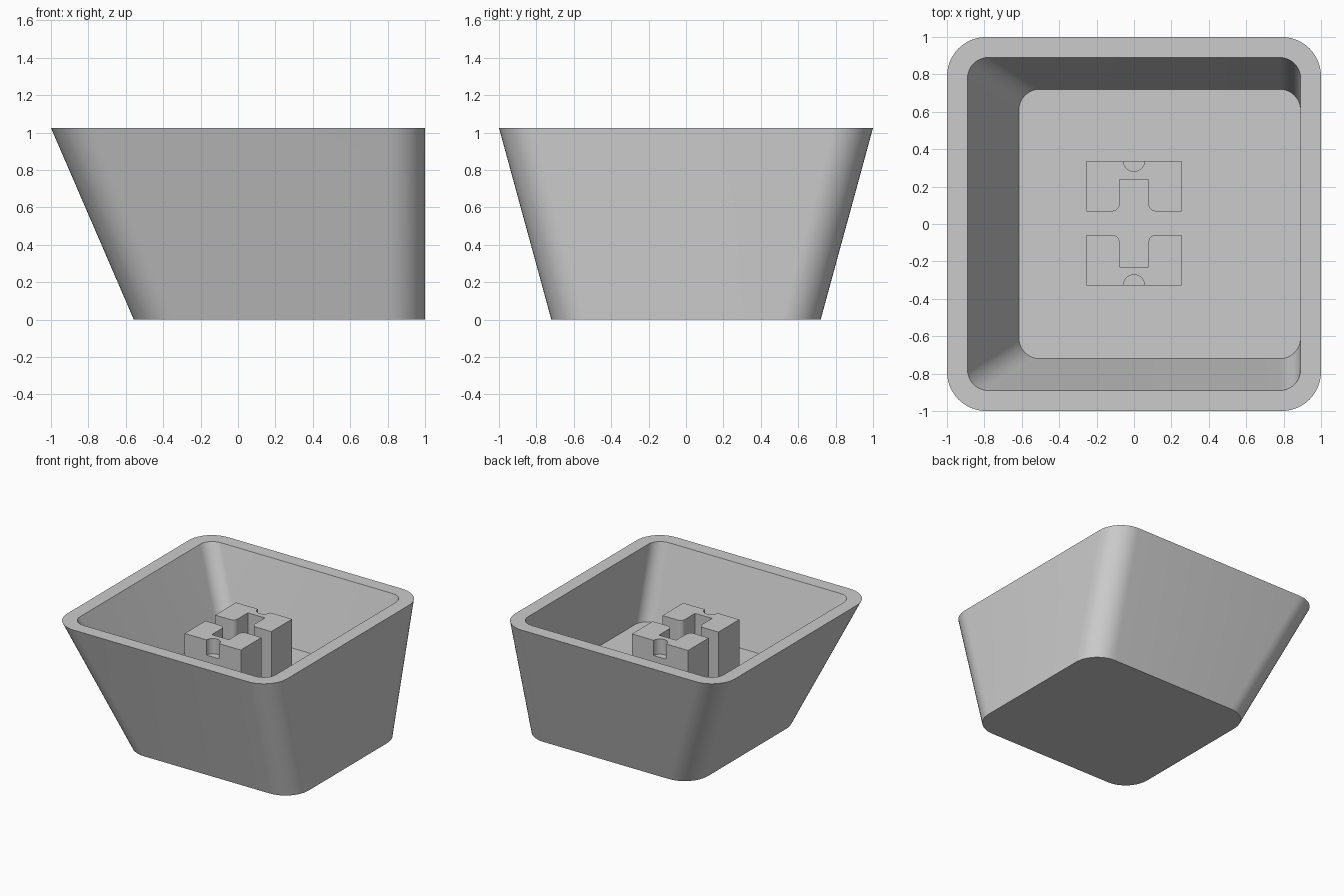
import bpy, bmesh, math

cube = bpy.data.objects.get("Cube")
if cube:
    bpy.data.objects.remove(cube, do_unlink=True)

grey = bpy.data.materials.new("light grey plastic")
grey.use_nodes = True
grey.diffuse_color = (0.6, 0.6, 0.6, 1)
grey.node_tree.nodes["Principled BSDF"].inputs["Base Color"].default_value = (0.6, 0.6, 0.6, 1)

HEIGHT, FLOOR, STEM_TOP = 1.025, 0.43, 0.885


def arc(cx, cy, r, start, end, steps):
    """Points along an arc, angles in degrees."""
    angles = [math.radians(start + (end - start) * i / steps) for i in range(steps + 1)]
    return [(cx + r * math.cos(a), cy + r * math.sin(a)) for a in angles]


def rounded_rect(x0, x1, y, r):
    """Rounded rectangle from x0 to x1 and -y to y."""
    corners = [(x1 - r, y - r), (x0 + r, y - r), (x0 + r, r - y), (x1 - r, r - y)]
    points = []
    for i, (cx, cy) in enumerate(corners):
        points += arc(cx, cy, r, 90 * i, 90 * i + 90, 12)
    return points


def loft(name, sections):
    """Closed solid through (outline, z) sections with equal point counts."""
    bm = bmesh.new()
    rings = [[bm.verts.new((x, y, z)) for x, y in outline] for outline, z in sections]
    for a, b in zip(rings, rings[1:]):
        for i in range(len(a)):
            j = (i + 1) % len(a)
            bm.faces.new((a[i], a[j], b[j], b[i]))
    bm.faces.new(rings[0])
    bm.faces.new(rings[-1])
    bmesh.ops.recalc_face_normals(bm, faces=bm.faces)
    mesh = bpy.data.meshes.new(name)
    bm.to_mesh(mesh)
    bm.free()
    mesh.materials.append(grey)
    obj = bpy.data.objects.new(name, mesh)
    bpy.context.collection.objects.link(obj)
    return obj


def select_only(obj):
    bpy.ops.object.select_all(action='DESELECT')
    obj.select_set(True)
    bpy.context.view_layer.objects.active = obj


def smooth(obj):
    select_only(obj)
    bpy.ops.object.shade_smooth_by_angle(angle=math.radians(30))


# Tapered hollow shell: outside wall, flat rim, inside wall, floor
shell = loft("shell", [
    (rounded_rect(-0.557, 1.0, 0.72, 0.21), 0),
    (rounded_rect(-1.0, 1.0, 1.0, 0.21), HEIGHT),
    (rounded_rect(-0.89, 0.89, 0.89, 0.11), HEIGHT),
    (rounded_rect(-0.615, 0.89, 0.72, 0.11), FLOOR),
])
smooth(shell)

# Two facing U-shaped mounting posts, each with a shallow half-round notch
MID_Y, NEAR, FAR, SLOT_END = 0.005, 0.0625, 0.333, 0.234
HALF, SLOT, FILLET = 0.255, 0.0775, 0.04
for name, side in (("back_post", 1), ("front_post", -1)):
    right = [(HALF, FAR), (HALF, NEAR)]
    right += arc(SLOT + FILLET, NEAR + FILLET, FILLET, 270, 180, 6)
    right += [(SLOT, SLOT_END)]
    half_outline = right + [(-x, y) for x, y in reversed(right)]
    outline = [(x, MID_Y + side * y) for x, y in half_outline]
    post = loft(name, [(outline, FLOOR - 0.01), (outline, STEM_TOP)])

    circle = arc(0, MID_Y + side * FAR, 0.057, 0, 345, 23)
    cutter = loft("notch_cutter", [(circle, STEM_TOP - 0.125), (circle, STEM_TOP + 0.1)])
    cutter.hide_render = True
    cut = post.modifiers.new("notch", 'BOOLEAN')
    cut.operation = 'DIFFERENCE'
    cut.solver = 'EXACT'
    cut.object = cutter
    select_only(post)
    bpy.ops.object.modifier_apply(modifier=cut.name)
    bpy.data.objects.remove(cutter, do_unlink=True)
    smooth(post)
